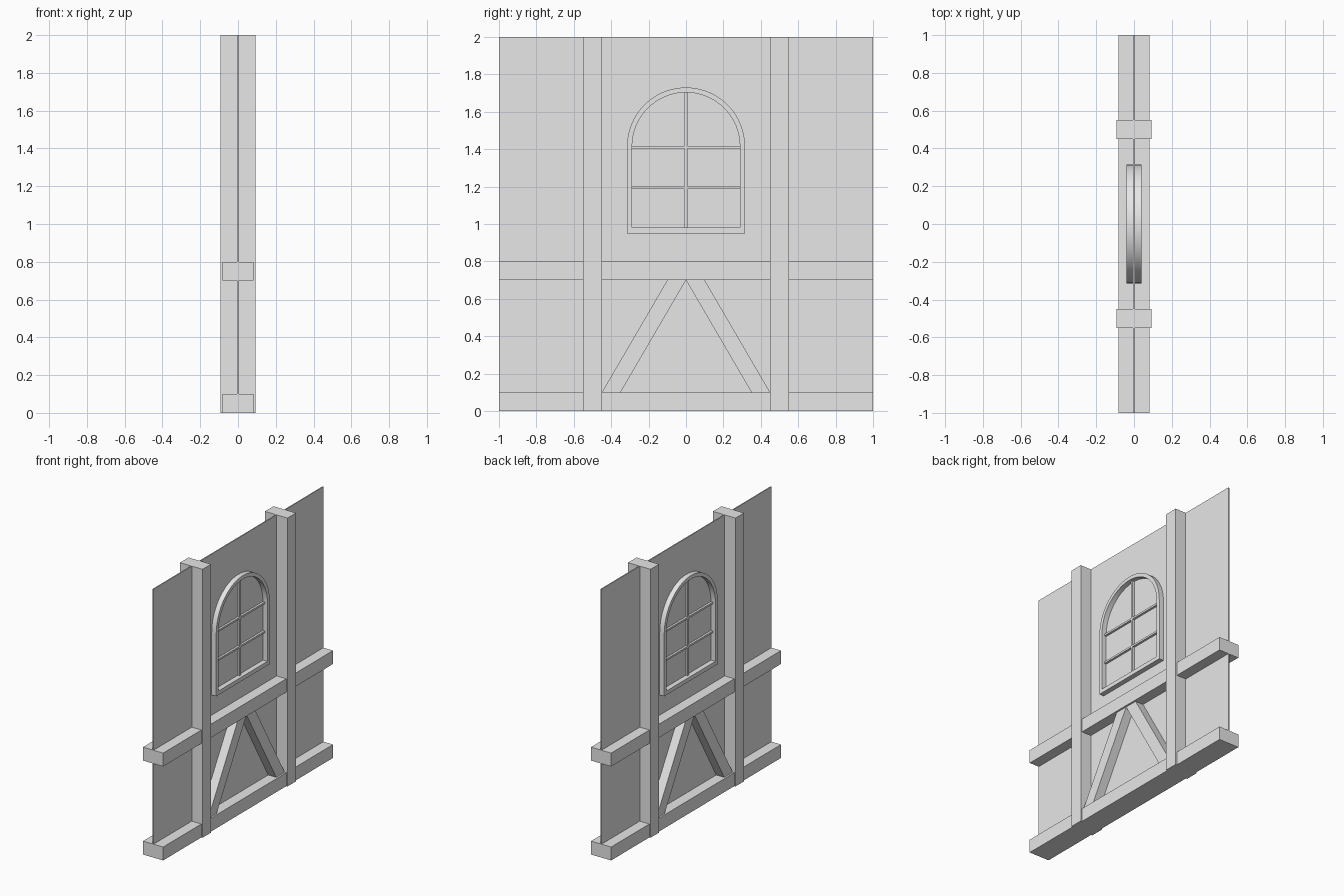
import bpy
import bmesh
import math

default = bpy.data.objects.get("Cube")
if default:
    bpy.data.objects.remove(default, do_unlink=True)

grey = bpy.data.materials.new("plain_grey")
grey.use_nodes = True
grey.diffuse_color = (0.8, 0.8, 0.8, 1)
grey.node_tree.nodes["Principled BSDF"].inputs["Base Color"].default_value = grey.diffuse_color


def finish(name, bm):
    bmesh.ops.recalc_face_normals(bm, faces=bm.faces)
    mesh = bpy.data.meshes.new(name)
    bm.to_mesh(mesh)
    bm.free()
    mesh.materials.append(grey)
    obj = bpy.data.objects.new(name, mesh)
    bpy.context.collection.objects.link(obj)
    return obj


def slab(name, outline, half):
    """Extrude a (y, z) outline to both sides of the wall plane."""
    bm = bmesh.new()
    face = bm.faces.new([bm.verts.new((-half, y, z)) for y, z in outline])
    out = bmesh.ops.extrude_face_region(bm, geom=[face])
    verts = [v for v in out["geom"] if isinstance(v, bmesh.types.BMVert)]
    bmesh.ops.translate(bm, verts=verts, vec=(2 * half, 0, 0))
    return finish(name, bm)


def bar(name, y0, y1, z0, z1, half):
    return slab(name, [(y0, z0), (y1, z0), (y1, z1), (y0, z1)], half)


def arch(radius, base, spring, steps=40):
    """Round-headed outline, starting at the lower right corner."""
    curve = [(radius * math.cos(math.pi * i / steps),
              spring + radius * math.sin(math.pi * i / steps)) for i in range(steps + 1)]
    return [(radius, base)] + curve + [(-radius, base)]


def ring(name, outer, inner, half):
    """Closed frame between two matching outlines."""
    bm = bmesh.new()
    loops = [[bm.verts.new((x, y, z)) for y, z in path]
             for path, x in ((outer, -half), (outer, half), (inner, half), (inner, -half))]
    n = len(outer)
    for k in range(4):
        a, b = loops[k], loops[(k + 1) % 4]
        for i in range(n):
            j = (i + 1) % n
            bm.faces.new((a[i], a[j], b[j], b[i]))
    return finish(name, bm)


# Wall panel and horizontal timbers
bar("wall_panel", -1, 1, 0, 2, 0.004)
bar("sill_beam", -1, 1, 0, 0.1, 0.083)
bar("middle_beam", -1, 1, 0.7, 0.8, 0.083)

# Posts and diagonal braces, mirrored across the middle
for side, s in (("front", -1), ("back", 1)):
    bar(side + "_post", s * 0.45, s * 0.55, 0, 2, 0.093)
    slab(side + "_brace", [(s * 0.45, 0.1), (s * 0.35, 0.1), (0, 0.7), (s * 0.1, 0.7)], 0.07)

# Arched window frame
frame = ring("window_frame", arch(0.315, 0.95, 1.415), arch(0.288, 0.98, 1.415), 0.041)
bpy.context.view_layer.objects.active = frame
frame.select_set(True)
bpy.ops.object.shade_smooth_by_angle(angle=math.radians(30))

# Glazing bars
bar("upright_glazing_bar", -0.008, 0.008, 0.98, 1.703, 0.02)
for label, z in (("lower", 1.194), ("upper", 1.41)):
    bar(label + "_glazing_bar", -0.288, 0.288, z - 0.007, z + 0.007, 0.02)
